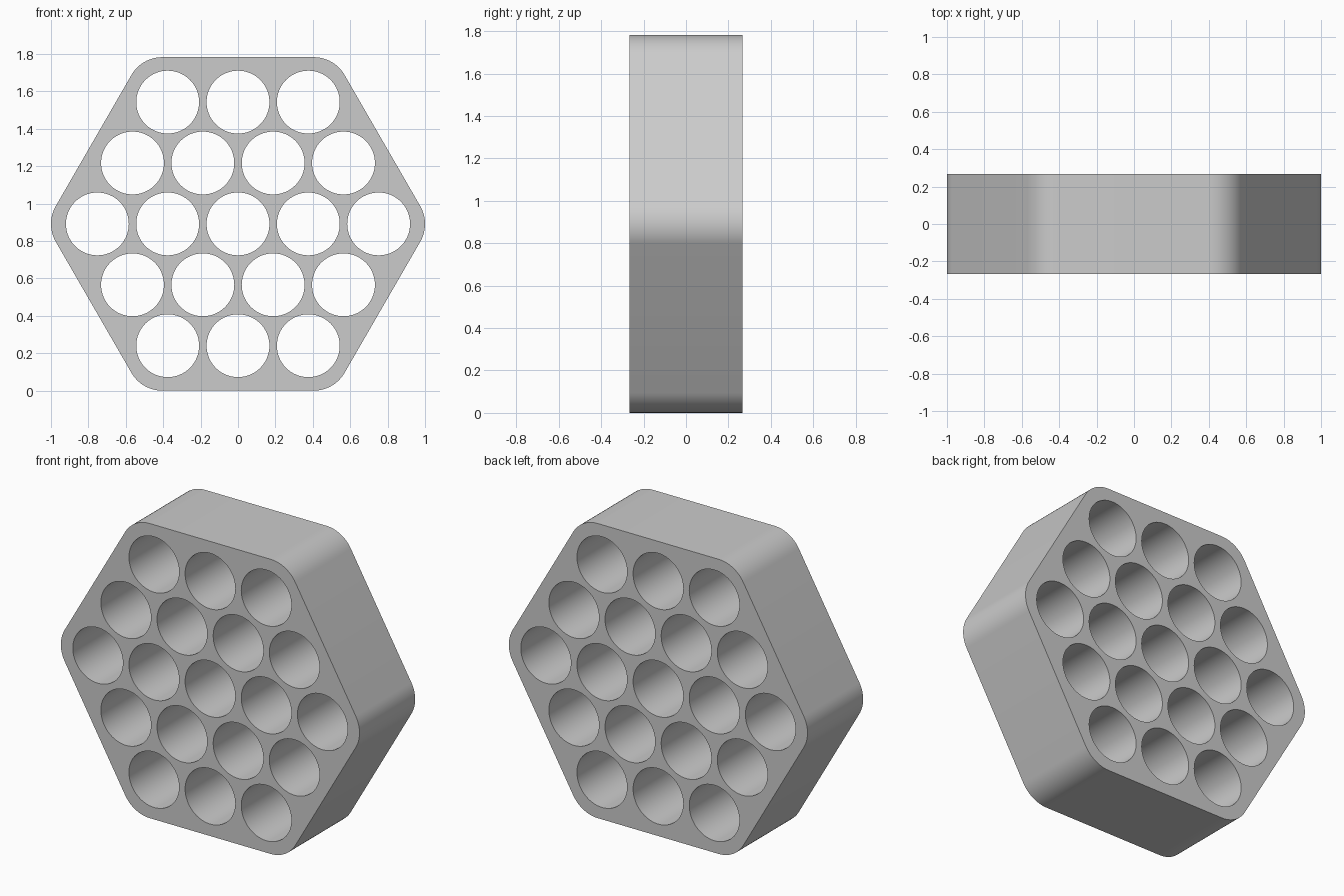
import bpy, bmesh
from math import sin, cos, tan, pi, radians, sqrt

if "Cube" in bpy.data.objects:
    bpy.data.objects.remove(bpy.data.objects["Cube"])

APOTHEM, CORNER_R, HALF_DEPTH = 0.8915, 0.19, 0.266
PITCH, HOLE_R = 0.376, 0.168


def arc(cx, cy, r, start, end, n):
    return [(cx + r * cos(start + (end - start) * i / n),
             cy + r * sin(start + (end - start) * i / n)) for i in range(n + 1)]


def add_loop(curve, pts):
    spline = curve.splines.new('POLY')
    spline.points.add(len(pts) - 1)
    for p, (x, y) in zip(spline.points, pts):
        p.co = (x, y, 0, 1)
    spline.use_cyclic_u = True


curve = bpy.data.curves.new("honeycomb_profile", 'CURVE')
curve.dimensions = '2D'
curve.fill_mode = 'BOTH'
curve.extrude = HALF_DEPTH

# Rounded hexagon outline
outline = []
d = (APOTHEM - CORNER_R) / cos(pi / 6)
for k in range(6):
    a = k * pi / 3
    outline += arc(d * cos(a), d * sin(a), CORNER_R, a - pi / 6, a + pi / 6, 12)
add_loop(curve, outline)

# 19 through holes in rows of 3, 4, 5, 4, 3
for row in range(-2, 3):
    count = 5 - abs(row)
    for i in range(count):
        x = (i - (count - 1) / 2) * PITCH
        add_loop(curve, arc(x, row * PITCH * sqrt(3) / 2, HOLE_R, 0, 2 * pi, 64)[:-1])

# Turn the extruded profile into one upright, welded mesh
block = bpy.data.objects.new("round_hole_hex_block", curve)
bpy.context.collection.objects.link(block)
block.location.z = APOTHEM
block.rotation_euler.x = radians(90)
bpy.context.view_layer.objects.active = block
block.select_set(True)
bpy.ops.object.convert(target='MESH')
block = bpy.context.object
bm = bmesh.new()
bm.from_mesh(block.data)
bmesh.ops.remove_doubles(bm, verts=bm.verts, dist=1e-4)
bmesh.ops.recalc_face_normals(bm, faces=bm.faces)
bm.to_mesh(block.data)
bm.free()
bpy.ops.object.transform_apply(location=True, rotation=True, scale=True)
bpy.ops.object.shade_smooth_by_angle(angle=radians(30))
